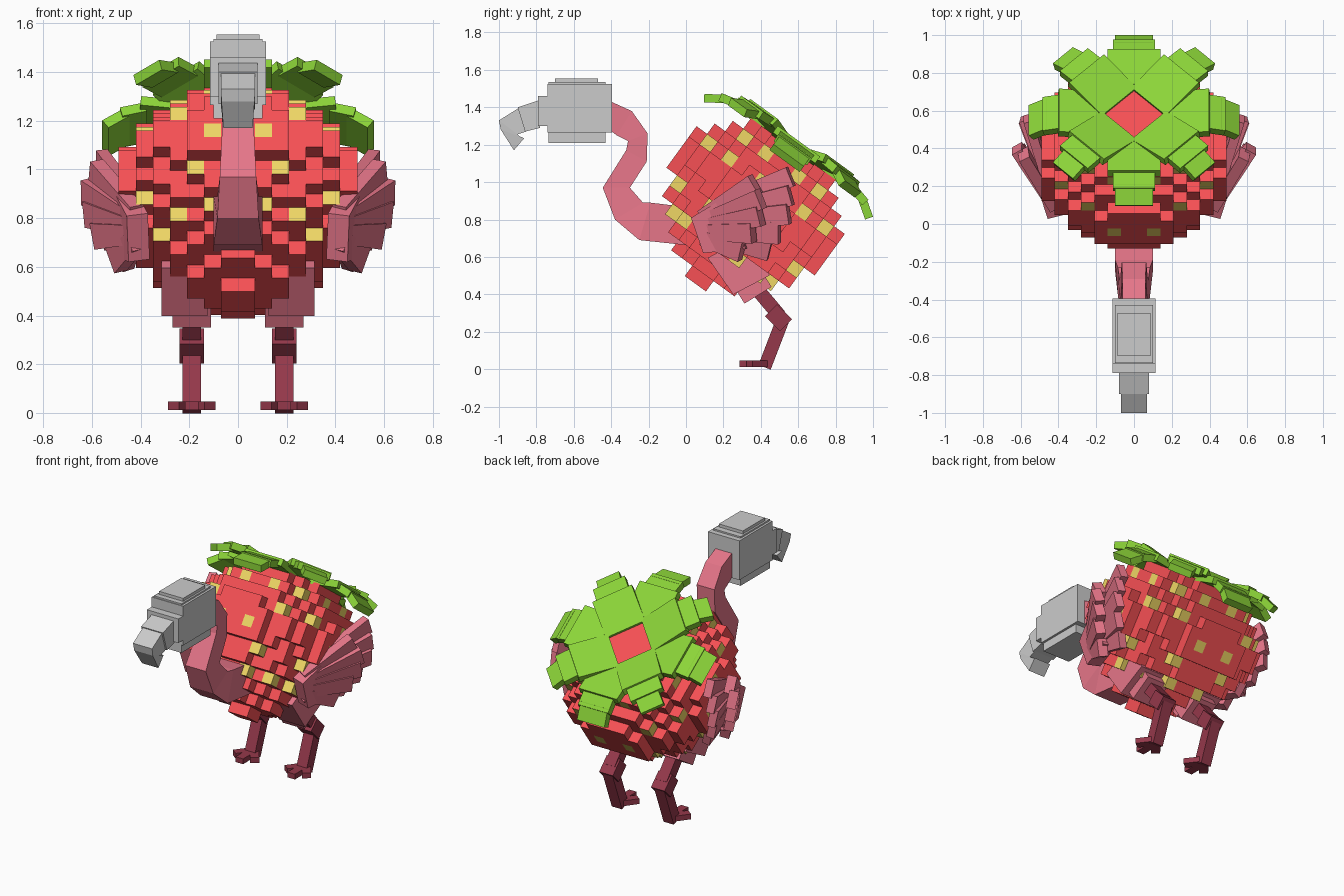
import bpy, bmesh
from math import sin, cos, pi, radians, hypot
from mathutils import Vector, Matrix

if "Cube" in bpy.data.objects:
    bpy.data.objects.remove(bpy.data.objects["Cube"])


def material(name, rgb):
    m = bpy.data.materials.new(name)
    m.diffuse_color = (*rgb, 1)
    m.use_nodes = True
    m.node_tree.nodes["Principled BSDF"].inputs["Base Color"].default_value = m.diffuse_color
    return m


RED = material("berry_red", (0.93, 0.08, 0.09))
SEED = material("seed_yellow", (0.87, 0.68, 0.13))
LEAF = material("leaf_green", (0.26, 0.66, 0.04))
PINK = material("pink", (0.79, 0.18, 0.25))
LEG = material("leg_maroon", (0.30, 0.04, 0.07))

# frame of the tilted berry: local z is the berry axis
BERRY = Matrix.Translation((0, -0.185, 0.133)) @ Matrix.Rotation(radians(-36), 4, 'X')


def finish(name, bm, mats=(), matrix=None, mirror=False):
    if matrix:
        bm.transform(matrix)
    bmesh.ops.recalc_face_normals(bm, faces=bm.faces)
    me = bpy.data.meshes.new(name)
    bm.to_mesh(me)
    bm.free()
    for m in mats:
        me.materials.append(m)
    ob = bpy.data.objects.new(name, me)
    bpy.context.collection.objects.link(ob)
    if mirror:
        mod = ob.modifiers.new("mirror", 'MIRROR')
        mod.use_mirror_merge = False
    return ob


def loft(bm, rings):
    """Closed tube through rings of four points."""
    rows = [[bm.verts.new(p) for p in ring] for ring in rings]
    for a, b in zip(rows, rows[1:]):
        for i in range(4):
            j = (i + 1) % 4
            bm.faces.new((a[i], a[j], b[j], b[i]))
    bm.faces.new(rows[0][::-1])
    bm.faces.new(rows[-1])


def slab(bm, p, q, w, t, n, w2=None, t2=None):
    """Box from p to q, w wide, t thick along the normal n."""
    p, q, n = Vector(p), Vector(q), Vector(n)
    d = (q - p).normalized()
    side = d.cross(n).normalized()
    up = side.cross(d)

    def ring(c, w, t):
        s, u = side * w / 2, up * t / 2
        return [c - s - u, c + s - u, c + s + u, c - s + u]
    loft(bm, [ring(p, w, t), ring(q, w2 or w, t2 or t)])


def box(bm, x, y0, y1, z0, z1):
    slab(bm, (0, y0, (z0 + z1) / 2), (0, y1, (z0 + z1) / 2), 2 * x, z1 - z0, (0, 0, 1))


def side_loft(bm, sections):
    """Sections: upper y, z, lower y, z, half width in x."""
    loft(bm, [[(-x, a, b), (x, a, b), (x, c, d), (-x, c, d)] for a, b, c, d, x in sections])


# berry body made of cubes, skin faces only
S, H, A0 = 0.07, 0.0685, 0.40
radii = [.10, .18, .27, .35, .40, .45, .49, .50, .50, .47, .44, .38, .30]
cells = {(i, j, k) for k, r in enumerate(radii) for i in range(-8, 8) for j in range(-8, 8)
         if hypot(i + .5, j + .5) * S < r}
seeds = set()
for n, k in enumerate(range(3, 12, 2)):
    for m in range(1, 6) if n % 2 else range(6):      # staggered rows, mirrored in x
        t = (m if n % 2 else m + 0.5) * pi / 6
        r = radii[k]
        while r > 0:
            c = (int(sin(t) * r / S), int(-cos(t) * r // S), k)
            if c in cells:
                seeds |= {c, (-1 - c[0], c[1], k)}
                break
            r -= 0.01
bm = bmesh.new()
verts = {}


def corner(i, j, k):
    if (i, j, k) not in verts:
        verts[i, j, k] = bm.verts.new((i * S, j * S, A0 + k * H))
    return verts[i, j, k]


for c in sorted(cells):
    for axis in range(3):
        for step in (0, 1):
            nb = list(c)
            nb[axis] += 2 * step - 1
            if tuple(nb) in cells:
                continue
            quad = []
            for u, v in ((0, 0), (1, 0), (1, 1), (0, 1)):
                q = list(c)
                q[axis] += step
                q[(axis + 1) % 3] += u
                q[(axis + 2) % 3] += v
                quad.append(corner(*q))
            f = bm.faces.new(quad if step else quad[::-1])
            f.material_index = 1 if c in seeds and axis < 2 else 0
finish("berry_body", bm, (RED, SEED), BERRY)

# crown of eight drooping leaves, diagonal ones on top
bm = bmesh.new()
for m in range(8):
    t = m * pi / 4
    if m % 2:
        parts = [(.115, 1.29, .36, 1.35, .26), (.34, 1.34, .45, 1.335, .21), (.43, 1.33, .525, 1.295, .15)]
    else:
        parts = [(.19, 1.295, .40, 1.32, .28), (.38, 1.31, .48, 1.285, .22), (.45, 1.295, .545, 1.23, .20)]
    for r0, a0, r1, a1, w in parts:
        slab(bm, (sin(t) * r0, cos(t) * r0, a0), (sin(t) * r1, cos(t) * r1, a1), w, 0.045, (0, 0, 1))
finish("leaf_crown", bm, (LEAF,), BERRY)

# curved neck
bm = bmesh.new()
side_loft(bm, [(-.40, 1.43, -.41, 1.28, .06), (-.29, 1.38, -.37, 1.25, .06),
               (-.205, 1.26, -.31, 1.22, .065), (-.21, 1.11, -.32, 1.17, .065),
               (-.30, .97, -.445, .97, .075), (-.23, .89, -.38, .80, .085),
               (-.19, .89, -.25, .69, .10), (.06, .86, .03, .66, .10)])
finish("neck", bm, (PINK,))

# stepped head
bm = bmesh.new()
box(bm, .115, -.79, -.60, 1.30, 1.46)
box(bm, .115, -.74, -.395, 1.265, 1.525)
box(bm, .10, -.735, -.43, 1.21, 1.535)
box(bm, .088, -.70, -.47, 1.30, 1.555)
finish("head", bm)

# hooked beak
bm = bmesh.new()
side_loft(bm, [(-.78, 1.44, -.78, 1.29, .08), (-.90, 1.40, -.86, 1.27, .08)])
side_loft(bm, [(-.88, 1.405, -.80, 1.29, .07), (-1.0, 1.33, -.90, 1.255, .07),
               (-.99, 1.28, -.89, 1.245, .068), (-.92, 1.17, -.865, 1.235, .06)])
finish("beak", bm)

# wings: shoulder plate, long back feathers, short outer feathers
bm = bmesh.new()
N = Vector((.85, -.48, -.2))
slab(bm, (.41, .07, .72), (.47, .28, .79), .20, .09, N, .30)
for tip, w in (((.56, .56, 1.03), .10), ((.58, .56, .93), .10), ((.58, .55, .83), .10),
               ((.54, .50, .73), .11), ((.47, .45, .64), .11)):
    tip = Vector(tip)
    start = Vector((.44, .16, .77)).lerp(Vector((.44, .2, tip.z)), .4)
    slab(bm, start, tip, w, .05, N, w + .01)
for tip in ((.585, .37, .99), (.62, .40, .91), (.61, .40, .82), (.575, .36, .73), (.50, .30, .63)):
    tip = Vector(tip)
    start = Vector((.42, .09, .74)).lerp(Vector((.42, .10, tip.z)), .3)
    slab(bm, start, tip, .08, .06, N, .11)
finish("wings", bm, (PINK,), mirror=True)

# thighs
bm = bmesh.new()
slab(bm, (.22, .24, .66), (.22, .35, .45), .19, .28, (0, 1, 0), .19, .22)
slab(bm, (.19, .32, .50), (.19, .385, .395), .16, .17, (0, 1, 0))
finish("thighs", bm, (PINK,), mirror=True)

# lower legs with backward knee
bm = bmesh.new()
X = .19
slab(bm, (X, .37, .44), (X, .50, .285), .075, .075, (0, 1, 0))
slab(bm, (X, .455, .315), (X, .535, .235), .10, .09, (0, 1, 0))
slab(bm, (X, .52, .27), (X, .42, .01), .075, .07, (0, 1, 0))
finish("lower_legs", bm, (LEG,), mirror=True)

# feet with three toes
bm = bmesh.new()
for dx, y in ((-.075, .34), (0, .285), (.075, .34)):
    slab(bm, (X, .44, .03), (X + dx, y, .03), .055, .035, (0, 0, 1))
finish("feet", bm, (LEG,), mirror=True)
